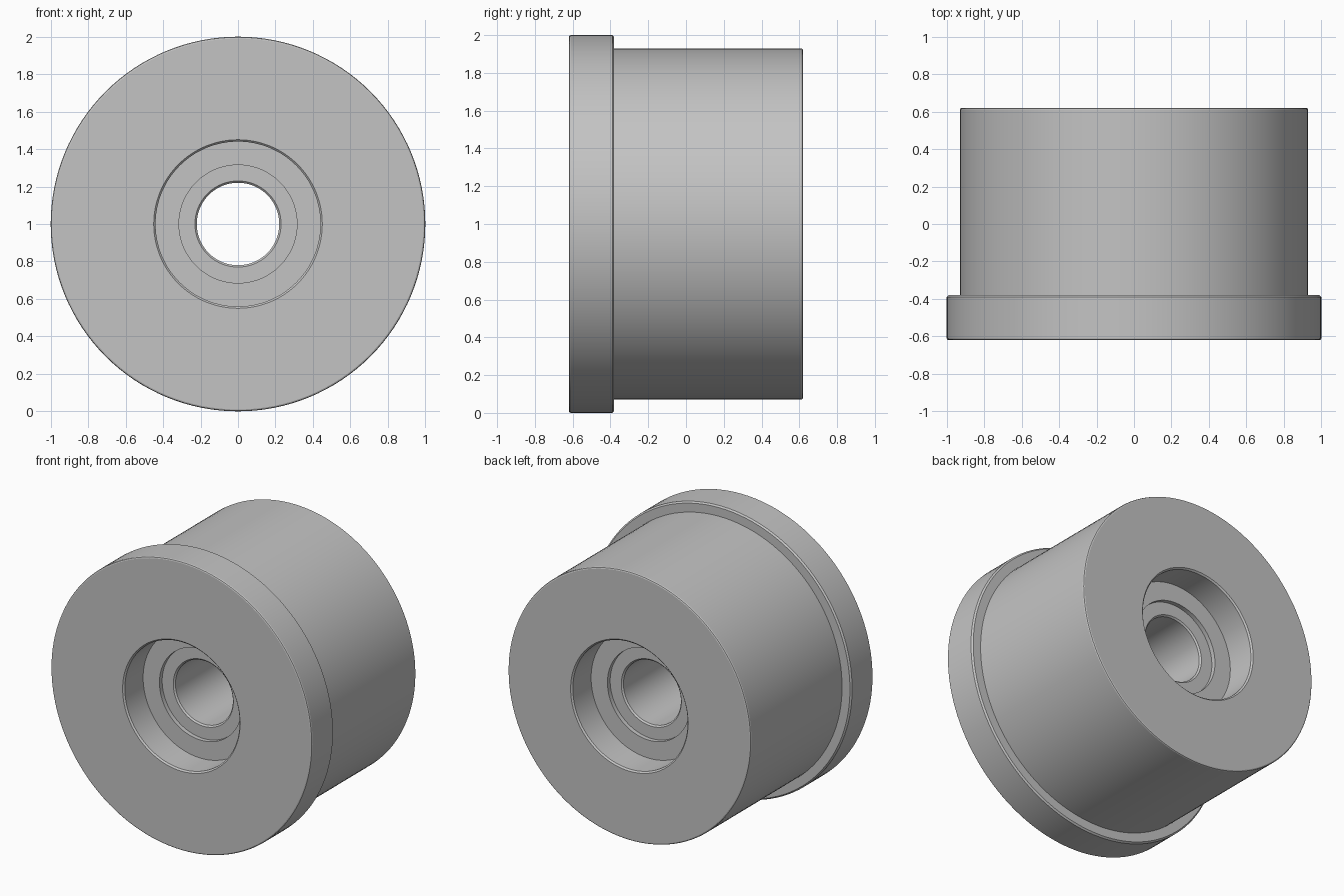
import bpy, bmesh, math
from mathutils import Matrix, Vector

if "Cube" in bpy.data.objects:
    bpy.data.objects.remove(bpy.data.objects["Cube"])

SEGMENTS = 128
B = 0.01          # edge break
HALF = 0.62       # half width of the roller along y

grey = bpy.data.materials.new("plain grey")
grey.diffuse_color = (0.55, 0.55, 0.55, 1)
grey.use_nodes = True
grey.node_tree.nodes["Principled BSDF"].inputs["Base Color"].default_value = grey.diffuse_color

# Half section through the wall as (radius, y), front to back
bore = 0.22
profile = [
    # front pocket with a shallow recess around the bore
    (bore, -HALF + 0.25), (bore + B, -HALF + 0.24), (0.315, -HALF + 0.24),
    (0.315, -HALF + 0.21), (0.44, -HALF + 0.21), (0.44, -HALF + B), (0.45, -HALF),
    # flange
    (1 - B, -HALF), (1 - B * 0.3, -HALF + B * 0.3), (1, -HALF + B),
    (1, -0.38 - B), (1 - B, -0.38),
    # tread
    (0.93, -0.38), (0.93, HALF - B), (0.93 - B * 0.3, HALF - B * 0.3), (0.93 - B, HALF),
    # back pocket
    (0.45, HALF), (0.44, HALF - B), (0.44, HALF - 0.21), (0.315, HALF - 0.21),
    (0.315, HALF - 0.24), (bore + B, HALF - 0.24), (bore, HALF - 0.25),
]

# Revolve the closed section about the y axis
bm = bmesh.new()
verts = [bm.verts.new((r, y, 0)) for r, y in profile]
edges = [bm.edges.new((v, verts[(i + 1) % len(verts)])) for i, v in enumerate(verts)]
bmesh.ops.spin(bm, geom=verts + edges, cent=(0, 0, 0), axis=(0, 1, 0),
               angle=math.tau, steps=SEGMENTS, use_duplicate=False)
bmesh.ops.remove_doubles(bm, verts=bm.verts, dist=0.0005)
bmesh.ops.recalc_face_normals(bm, faces=bm.faces)
bmesh.ops.transform(bm, matrix=Matrix.Translation(Vector((0, 0, 1))), verts=bm.verts)

mesh = bpy.data.meshes.new("flanged_roller")
bm.to_mesh(mesh)
bm.free()
mesh.materials.append(grey)
roller = bpy.data.objects.new("flanged_roller", mesh)
bpy.context.collection.objects.link(roller)

# Smooth round faces, crisp edges
bpy.context.view_layer.objects.active = roller
roller.select_set(True)
bpy.ops.object.shade_smooth_by_angle(angle=math.radians(20))
